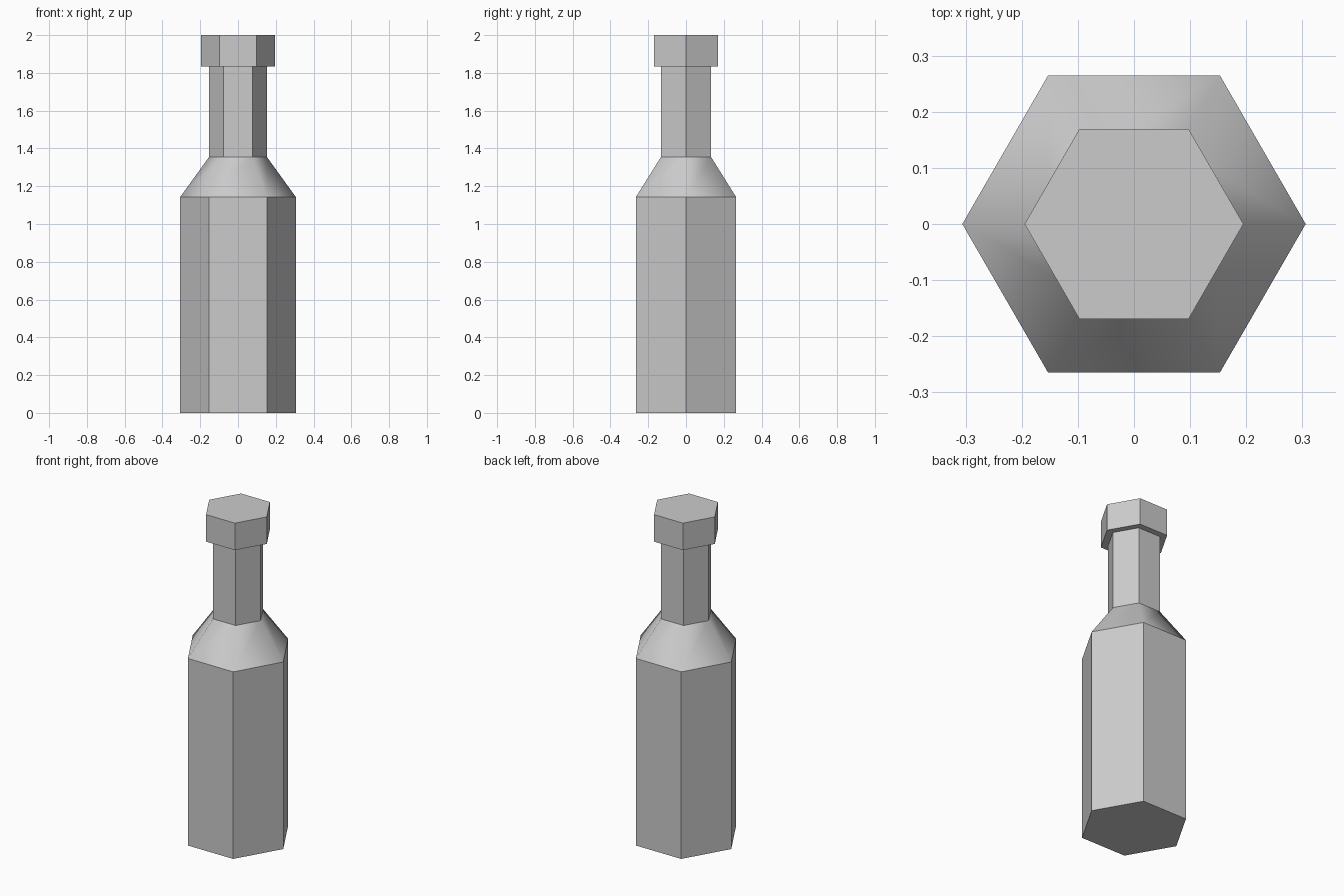
import bpy, bmesh
from math import cos, sin, pi

if "Cube" in bpy.data.objects:
    bpy.data.objects.remove(bpy.data.objects["Cube"])

SIDES = 6


def lathe(name, profile, smooth_bands=(), close_top=True):
    """Loft six-sided rings through (radius, z) points."""
    bm = bmesh.new()
    rings = [[bm.verts.new((r * cos(2 * pi * i / SIDES), r * sin(2 * pi * i / SIDES), z))
              for i in range(SIDES)] for r, z in profile]
    for band, (low, high) in enumerate(zip(rings, rings[1:])):
        for i in range(SIDES):
            j = (i + 1) % SIDES
            face = bm.faces.new((low[i], low[j], high[j], high[i]))
            face.smooth = band in smooth_bands
    bm.faces.new(rings[0][::-1])
    if close_top:
        bm.faces.new(rings[-1])
    mesh = bpy.data.meshes.new(name)
    bm.to_mesh(mesh)
    bm.free()
    obj = bpy.data.objects.new(name, mesh)
    bpy.context.collection.objects.link(obj)
    return obj


# Bottle: flat body, smooth-shaded shoulder, flat neck
lathe("bottle", [(0.306, 0), (0.306, 1.143), (0.153, 1.355), (0.153, 1.835)],
      smooth_bands=(1,), close_top=False)

# Cap sitting on the neck
lathe("cap", [(0.195, 1.835), (0.195, 2.0)])
